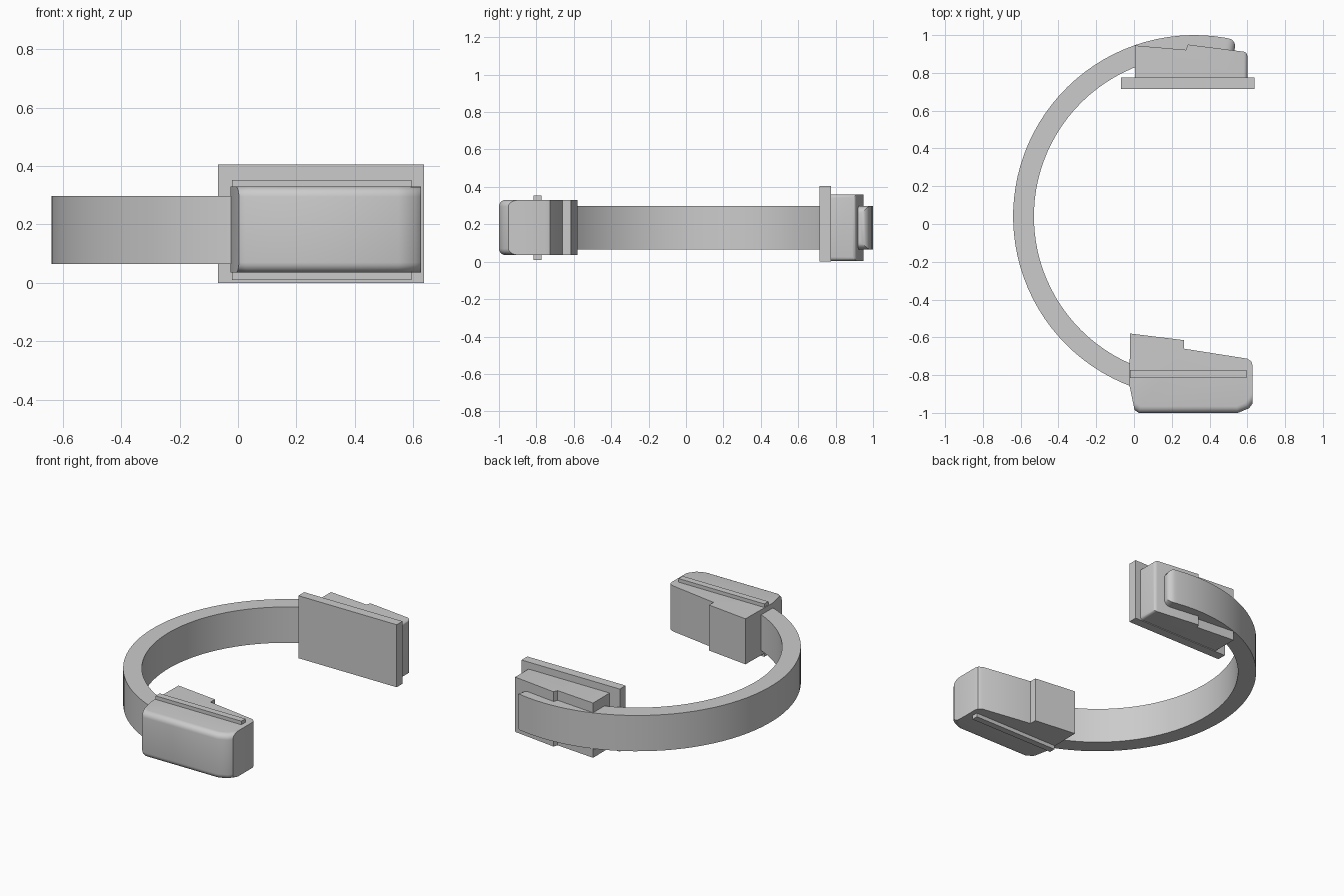
import bpy
import bmesh
from math import cos, sin, radians

cube = bpy.data.objects.get("Cube")
if cube:
    bpy.data.objects.remove(cube, do_unlink=True)

grey = bpy.data.materials.new("plain grey")
grey.use_nodes = True
grey.diffuse_color = (0.6, 0.6, 0.6, 1)
grey.node_tree.nodes["Principled BSDF"].inputs["Base Color"].default_value = (0.6, 0.6, 0.6, 1)


def finish(name, bm, smooth=True):
    """Turn a bmesh into a named, shaded object."""
    bmesh.ops.recalc_face_normals(bm, faces=bm.faces[:])
    mesh = bpy.data.meshes.new(name)
    bm.to_mesh(mesh)
    bm.free()
    mesh.materials.append(grey)
    obj = bpy.data.objects.new(name, mesh)
    bpy.context.collection.objects.link(obj)
    if smooth:
        bpy.ops.object.select_all(action="DESELECT")
        obj.select_set(True)
        bpy.context.view_layer.objects.active = obj
        bpy.ops.object.shade_smooth_by_angle(angle=radians(35))
    return obj


def round_edges(bm, rule, width, segments=5):
    """Bevel every edge whose two end points satisfy the rule."""
    edges = [e for e in bm.edges if rule(e.verts[0].co, e.verts[1].co)]
    bmesh.ops.bevel(bm, geom=edges, offset=width, offset_type="OFFSET",
                    segments=segments, profile=0.5, affect="EDGES",
                    clamp_overlap=False)


def prism(outline, z0, z1):
    """Extrude an xy outline between two heights."""
    bm = bmesh.new()
    base = bm.faces.new([bm.verts.new((x, y, z0)) for x, y in outline])
    new = bmesh.ops.extrude_face_region(bm, geom=[base])["geom"]
    verts = [g for g in new if isinstance(g, bmesh.types.BMVert)]
    bmesh.ops.translate(bm, verts=verts, vec=(0, 0, z1 - z0))
    return bm


def box(name, x0, x1, y0, y1, z0, z1):
    finish(name, prism([(x0, y0), (x1, y0), (x1, y1), (x0, y1)], z0, z1), False)


# Curved band: a rectangular section swept round an open circle
CX, CY, INNER, OUTER, LOW, HIGH = 0.32, 0.04, 0.85, 0.96, 0.065, 0.297
START, END, STEPS = 76.5, 265, 52
bm = bmesh.new()
rings = []
for i in range(STEPS + 1):
    a = radians(START + (END - START) * i / STEPS)
    rings.append([bm.verts.new((CX + r * cos(a), CY + r * sin(a), z))
                  for r, z in ((INNER, LOW), (OUTER, LOW), (OUTER, HIGH), (INNER, HIGH))])
for a, b in zip(rings, rings[1:]):
    for k in range(4):
        bm.faces.new((a[k], a[k - 1], b[k - 1], b[k]))
bm.faces.new(rings[0])
bm.faces.new(rings[-1])
tip = set(rings[0])
soft = []
for e in bm.edges:
    along = abs(e.calc_face_angle(0)) > 1
    inner_low = all(v.co.z < 0.1 and (v.co.x - CX) ** 2 + (v.co.y - CY) ** 2 < 0.8
                    for v in e.verts)
    at_end = all(v in rings[-1] for v in e.verts)
    if e.verts[0] in tip and e.verts[1] in tip:
        soft.append(e)
    elif along and not inner_low and not at_end:
        soft.append(e)
bmesh.ops.bevel(bm, geom=soft, offset=0.042, offset_type="OFFSET", segments=5,
                profile=0.5, affect="EDGES", clamp_overlap=False)
finish("curved_band", bm)

# Front block: stepped back, rounded front edges
bm = prism([(-0.02, -0.58), (0.265, -0.615), (0.265, -0.66), (0.6, -0.713),
            (0.622, -0.728), (0.628, -0.75), (0.628, -0.95), (0.61, -0.975), (0.55, -1),
            (0.025, -1), (0.003, -0.985), (-0.025, -0.85)], 0.035, 0.33)
round_edges(bm, lambda a, b: a.z == b.z and a.y < -0.94 and b.y < -0.94, 0.035)
finish("front_block", bm)

# Thin rail running through the front block, proud above and below
box("front_rail", -0.02, 0.595, -0.815, -0.773, 0.01, 0.353)

# Back holder: stepped back face, softened free end
bm = prism([(0.005, 0.77), (0.6, 0.77), (0.6, 0.91), (0.285, 0.95),
            (0.275, 0.922), (0.005, 0.945)], 0.005, 0.36)
round_edges(bm, lambda a, b: min(a.x, b.x) > 0.59 and max(a.y, b.y) > 0.9, 0.02, 4)
finish("back_holder", bm)

# Flat pad on the inside of the back holder
box("back_pad", -0.068, 0.637, 0.715, 0.775, 0, 0.405)
